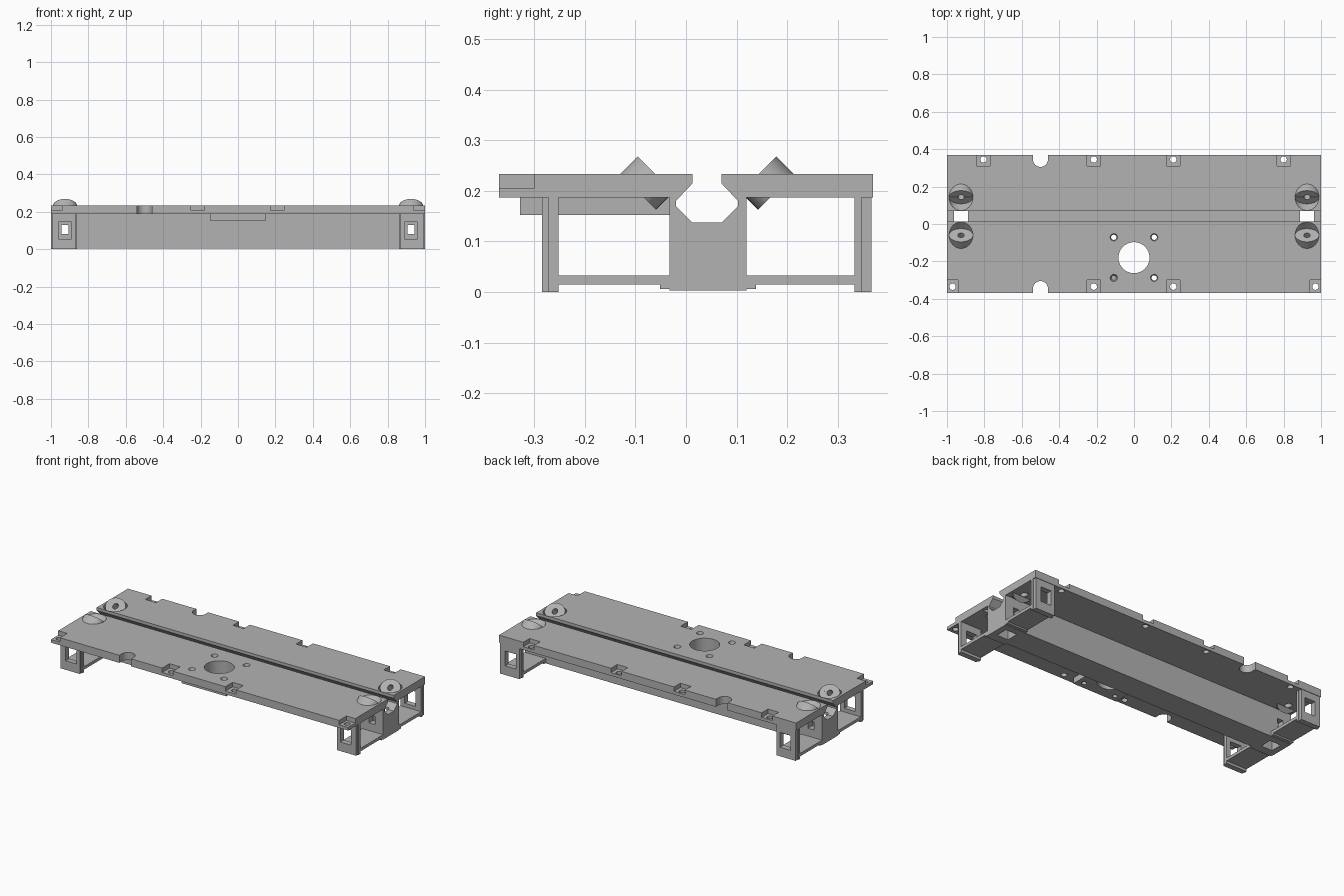
import bpy, bmesh, math
from mathutils import Matrix, Vector

cube = bpy.data.objects.get("Cube")
if cube:
    bpy.data.objects.remove(cube, do_unlink=True)

grey = bpy.data.materials.new("plain grey")
grey.use_nodes = True
colour = (0.45, 0.45, 0.45, 1)
grey.diffuse_color = colour
grey.node_tree.nodes["Principled BSDF"].inputs["Base Color"].default_value = colour

TOP, UNDER = 0.233, 0.187
MID = 0.0415            # centre line of the rail
HUB_X = 0.925


def finish(name, bm):
    bmesh.ops.recalc_face_normals(bm, faces=bm.faces)
    mesh = bpy.data.meshes.new(name)
    bm.to_mesh(mesh)
    bm.free()
    obj = bpy.data.objects.new(name, mesh)
    bpy.context.collection.objects.link(obj)
    mesh.materials.append(grey)
    return obj


def box(name, x0, x1, y0, y1, z0, z1):
    bm = bmesh.new()
    m = Matrix.Translation(((x0 + x1) / 2, (y0 + y1) / 2, (z0 + z1) / 2))
    m = m @ Matrix.Diagonal((abs(x1 - x0), abs(y1 - y0), abs(z1 - z0), 1))
    bmesh.ops.create_cube(bm, size=1, matrix=m)
    return finish(name, bm)


def cylinder(name, centre, r0, r1, depth, tilt=0, squash=1):
    bm = bmesh.new()
    m = Matrix.Translation(centre) @ Matrix.Rotation(tilt, 4, 'X')
    m = m @ Matrix.Diagonal((1, squash, 1, 1))
    bmesh.ops.create_cone(bm, cap_ends=True, segments=40, radius1=r0,
                          radius2=r1, depth=depth, matrix=m)
    return finish(name, bm)


def cut(targets, cutter):
    for obj in targets:
        mod = obj.modifiers.new("cut", 'BOOLEAN')
        mod.operation, mod.solver, mod.object = 'DIFFERENCE', 'EXACT', cutter
        with bpy.context.temp_override(object=obj, active_object=obj):
            bpy.ops.object.modifier_apply(modifier=mod.name)
    bpy.data.objects.remove(cutter, do_unlink=True)


# Deck plate with the slotted rail beneath, one section swept along x
half = [(0.0285, 0.137), (0.0615, 0.17), (0.0615, 0.18), (0.0285, 0.215), (0.0285, TOP)]
section = [(-0.37, UNDER), (-0.033, UNDER), (-0.033, 0.003), (0.12, 0.003),
           (0.12, UNDER), (0.37, UNDER), (0.37, TOP)]
section += [(MID + y, z) for y, z in reversed(half)]
section += [(MID - y, z) for y, z in half] + [(-0.37, TOP)]
bm = bmesh.new()
face = bm.faces.new([bm.verts.new((-1, y, z)) for y, z in section])
swept = bmesh.ops.extrude_face_region(bm, geom=[face])
bmesh.ops.translate(bm, vec=(2, 0, 0),
                    verts=[v for v in swept["geom"] if isinstance(v, bmesh.types.BMVert)])
deck = finish("deck_and_rail", bm)

# Mounting pad under the deck
pad = box("mounting_pad", -0.15, 0.15, -0.328, -0.033, 0.152, UNDER)

# Large bore and four countersunk holes
cut([deck, pad], cylinder("cutter", (0, -0.18, 0.2), 0.083, 0.083, 0.2))
for x in (-0.108, 0.108):
    for y in (-0.071, -0.288):
        cut([deck, pad], cylinder("cutter", (x, y, 0.2), 0.014, 0.014, 0.2))
        cut([deck], cylinder("cutter", (x, y, TOP), 0.013, 0.026, 0.04))

# Screw recesses along both long edges
for side, centres in ((1, (-0.805, -0.215, 0.21, 0.8)), (-1, (-0.97, -0.215, 0.21, 0.97))):
    for x in centres:
        lo, hi = x - 0.036, x + 0.036
        if abs(x) > 0.9:
            lo, hi = sorted((math.copysign(0.94, x), math.copysign(1.05, x)))
        y0, y1 = sorted((side * (0.31 if side > 0 else 0.3), side * 0.4))
        cut([deck], box("cutter", lo, hi, y0, y1, 0.206, 0.3))
        y = 0.345 if side > 0 else -0.335
        cut([deck], cylinder("cutter", (x, y, 0.2), 0.017, 0.017, 0.1))
    # Rounded edge notch
    cut([deck], cylinder("cutter", (-0.5, side * 0.345, 0.2), 0.04, 0.04, 0.2))
    y0, y1 = sorted((side * 0.345, side * 0.4))
    cut([deck], box("cutter", -0.54, -0.46, y0, y1, 0.1, 0.3))

for sx, end in ((-1, "right"), (1, "left")):
    x = sx * HUB_X
    # Tilted hubs facing the rail, with clearance above and a screw bore
    hubs = []
    for side, place in ((1, "front"), (-1, "back")):
        axis = Vector((0, side, 1)).normalized()
        seat = Vector((x, MID - side * 0.1015, TOP))
        tilt = -side * math.pi / 4
        cut([deck], cylinder("cutter", seat + axis * 0.06, 0.064, 0.064, 0.12, tilt, 0.78))
        hubs.append((cylinder(f"{place}_{end}_hub", seat - axis * 0.0248,
                              0.064, 0.064, 0.0495, tilt, 0.78), seat, tilt))
    for hub, seat, tilt in hubs:
        cut([deck, hub], cylinder("cutter", seat, 0.017, 0.017, 0.16, tilt))

    # Cross and vertical openings in the rail end
    cut([deck], box("cutter", x - 0.02, x + 0.02, -0.06, 0.15, 0.08, 0.13))
    cut([deck], box("cutter", x - 0.038, x + 0.038, 0.005, 0.078, -0.05, 0.16))

    # Legs, each a wide inner layer and a slightly narrower outer layer
    for place, y_in, y_mid, y_out, rail_y, out in (
            ("front", -0.252, -0.272, -0.285, -0.033, -1),
            ("back", 0.333, 0.347, 0.367, 0.12, 1)):
        inner = box(f"{place}_{end}_leg", sx * 0.86, sx, *sorted((y_in, y_mid)), 0, UNDER)
        outer = box(f"{place}_{end}_leg_face", sx * 0.865, sx * 0.995,
                    *sorted((y_mid, y_out)), 0, UNDER)
        cut([inner, outer], box("cutter", x - 0.036, x + 0.036, y_in - 0.1, y_in + 0.1,
                                0.055, 0.145))
        # Tie bar from leg to rail, with a small heel
        box(f"{place}_{end}_tie", sx * 0.86, sx, *sorted((y_in, rail_y)), 0.015, 0.033)
        box(f"{place}_{end}_heel", sx * 0.86, sx,
            *sorted((rail_y, rail_y + out * 0.018)), 0.006, 0.015)

# Smooth the round walls, keep the machined edges sharp
bpy.ops.object.select_all(action='DESELECT')
for obj in bpy.context.scene.objects:
    if obj.type == 'MESH':
        obj.select_set(True)
        bpy.context.view_layer.objects.active = obj
bpy.ops.object.shade_smooth_by_angle(angle=math.radians(30))
